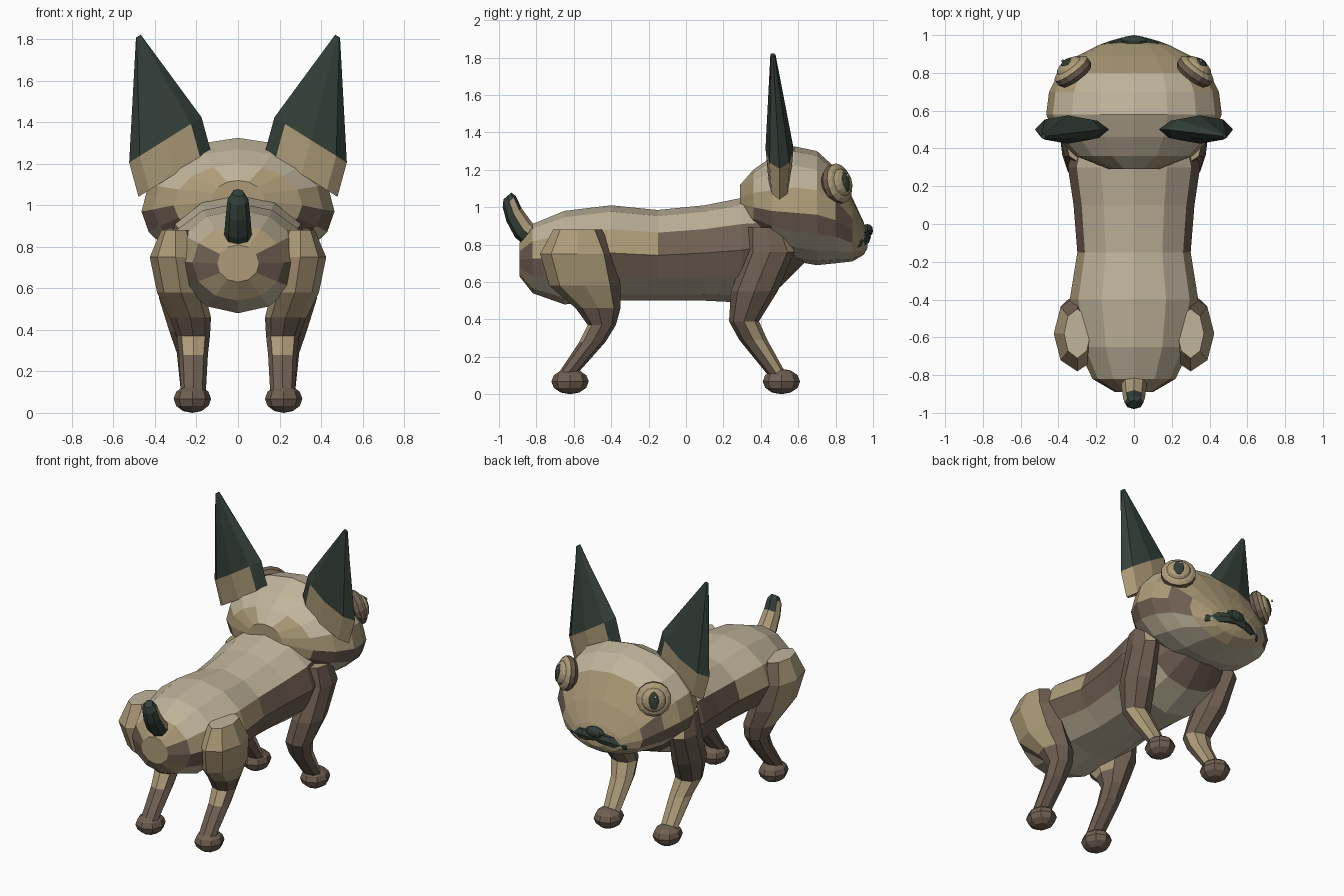
import bpy, bmesh, math
from mathutils import Vector

old = bpy.data.objects.get("Cube")
if old:
    bpy.data.objects.remove(old, do_unlink=True)


def material(name, r, g, b):
    m = bpy.data.materials.new(name)
    m.use_nodes = True
    m.diffuse_color = (r, g, b, 1)
    m.node_tree.nodes["Principled BSDF"].inputs["Base Color"].default_value = (r, g, b, 1)
    return m


MATS = [material("cream fur", .53, .46, .33), material("tan fur", .42, .33, .19),
        material("brown fur", .16, .115, .083), material("dark green fur", .034, .051, .041),
        material("eye glint", .75, .75, .7)]
CREAM, TAN, BROWN, DARK, GLINT = range(5)


def finish(name, bm, rule):
    """Write the mesh, colouring each face by rule(centre, normal)."""
    bmesh.ops.recalc_face_normals(bm, faces=bm.faces)
    for f in bm.faces:
        f.material_index = rule(f.calc_center_median(), f.normal)
    me = bpy.data.meshes.new(name)
    bm.to_mesh(me)
    bm.free()
    for m in MATS:
        me.materials.append(m)
    ob = bpy.data.objects.new(name, me)
    bpy.context.collection.objects.link(ob)
    return ob


def loft(name, rings, sides, rule):
    """Skin rings given as (centre, u axis, v axis); v may be (up, down)."""
    bm = bmesh.new()
    loops = []
    for c, u, v in rings:
        up, down = v if isinstance(v, tuple) else (v, v)
        loop = []
        for i in range(sides):
            a = math.tau * i / sides
            k = math.cos(a)
            loop.append(bm.verts.new(Vector(c) + u * math.sin(a) + (up if k > 0 else down) * k))
        loops.append(loop)
    for a, b in zip(loops, loops[1:]):
        for i in range(sides):
            j = (i + 1) % sides
            bm.faces.new((a[i], a[j], b[j], b[i]))
    bm.faces.new(loops[0])
    bm.faces.new(loops[-1])
    return finish(name, bm, rule)


def ball(name, centre, size, rule, segs=8, rows=6, turn=None):
    bm = bmesh.new()
    bmesh.ops.create_uvsphere(bm, u_segments=segs, v_segments=rows, radius=1)
    for v in bm.verts:
        p = Vector([a * b for a, b in zip(v.co, size)])
        v.co = Vector(centre) + (turn @ p if turn else p)
    return finish(name, bm, rule)


X, Y, Z = Vector((1, 0, 0)), Vector((0, 1, 0)), Vector((0, 0, 1))


# Body: y, half width, top, bottom
def body_rule(c, n):
    if c.y < -.8 and c.z < .88:
        return BROWN if abs(c.z - .72) < .09 and abs(c.x) > .1 else TAN
    if c.z > .86 or c.z < .62:
        return CREAM
    return TAN if c.z > .75 and c.y < -.14 else BROWN


BODY = [(-.89, .10, .81, .63), (-.82, .22, .91, .54), (-.65, .30, .98, .48), (-.40, .34, 1.01, .50),
        (-.15, .30, .985, .50), (.10, .32, 1.01, .50), (.30, .35, 1.05, .49),
        (.50, .30, 1.04, .57), (.63, .20, .98, .70)]
loft("body", [(Vector((0, y, (t + b) / 2)), X * w, Z * (t - b) / 2) for y, w, t, b in BODY],
     12, body_rule)


# Head: y, half width, top, widest height, bottom
def head_rule(c, n):
    if c.z < .86:
        return TAN if c.y > .9 else CREAM
    if c.z < .98 and .33 < c.y < .87:
        return BROWN
    return CREAM if n.z > .55 and c.y < .84 else TAN


HEAD = [(.29, .13, 1.12, 1.02, .93), (.36, .31, 1.20, 1.0, .84), (.46, .41, 1.27, .98, .77),
        (.58, .465, 1.325, .97, .71), (.70, .45, 1.30, .96, .69), (.80, .40, 1.21, .93, .70),
        (.89, .30, 1.05, .87, .71), (.95, .18, .92, .83, .745), (.97, .07, .86, .82, .78)]
loft("head", [(Vector((0, y, m)), X * w, (Z * (t - m), Z * (m - b))) for y, w, t, m, b in HEAD],
     16, head_rule)

# Tail, dark at the back and tip
TAIL = [(-.80, .82, .07), (-.87, .88, .065), (-.92, .96, .058), (-.945, 1.03, .05), (-.955, 1.06, .03)]
loft("tail", [(Vector((0, y, z)), X * r, Vector((0, .7, .6)) * r) for y, z, r in TAIL], 8,
     lambda c, n: DARK if n.y < -.25 or c.z > 1.02 else TAN)

# Nose
ball("nose", (0, .97, .875), (.07, .03, .035), lambda c, n: DARK)


# Legs: x, half width, y centre, half depth, z
def thigh_rule(c, n):
    if c.z < .4:
        return TAN if .2 < c.z and n.y < -.3 and abs(n.x) < .6 else BROWN
    if c.z < .5:
        return BROWN
    return BROWN if n.y > .55 else (TAN if c.z > .5 and abs(n.x) > .3 else CREAM)


def foreleg_rule(c, n):
    if .14 < c.z < .34 and n.y > .3:
        return TAN
    return TAN if c.z > .74 and n.z > .3 else BROWN


HIND = [(.30, .07, -.58, .13, .88), (.30, .125, -.58, .20, .75), (.275, .115, -.54, .19, .58),
        (.23, .10, -.47, .12, .46), (.215, .08, -.45, .075, .37), (.215, .07, -.50, .07, .28),
        (.215, .06, -.64, .05, .10)]
FORE = [(.30, .06, .43, .10, .89), (.31, .08, .45, .13, .76), (.28, .10, .365, .125, .55),
        (.24, .09, .31, .08, .39), (.22, .075, .36, .075, .29), (.215, .06, .49, .05, .10)]

for s, side in ((1, "left"), (-1, "right")):
    for part, path, rule, foot_y in (("hind", HIND, thigh_rule, -.62), ("front", FORE, foreleg_rule, .51)):
        loft(f"{side}_{part}_leg",
             [(Vector((s * x, y, z)), X * w, Y * d) for x, w, y, d, z in path], 8, rule)
        ball(f"{side}_{part}_foot", (s * .22, foot_y, .068), (.09, .10, .068), lambda c, n: BROWN)

    # Ear: flattened cone with a dark upper part
    across = Vector((s * .83, 0, -.52))
    EAR = [(.305, .50, 1.15, .21, .06), (.35, .50, 1.315, .21, .075), (.48, .465, 1.815, .014, .014)]
    loft(f"{side}_ear", [(Vector((s * x, y, z)), across * w, Y * d) for x, y, z, w, d in EAR], 8,
         lambda c, n: DARK if c.z > 1.3 else TAN)

    # Eye: stepped disc, upright pupil and glint
    out = Vector((s * .58, .78, .22)).normalized()
    turn = out.to_track_quat("Z", "Y").to_matrix()
    mid = Vector((s * .325, .81, 1.125))
    U, V = turn @ X, turn @ Y
    DISC = [(-.04, .09), (-.015, .108), (.015, .108), (.03, .09), (.035, .075), (.05, .065), (.06, .045)]
    loft(f"{side}_eye", [(mid + out * h, U * r, V * r) for h, r in DISC], 14,
         lambda c, n: BROWN if (c - mid).dot(out) < .02 else TAN)
    ball(f"{side}_pupil", mid + out * .056, (.034, .058, .014), lambda c, n: DARK, 10, 6, turn)
    ball(f"{side}_glint", mid + out * .07 + Z * .03 - X * .012, (.01, .01, .006),
         lambda c, n: GLINT, 6, 4, turn)

    # Dark muzzle patch, lofted from the nose outwards
    LIP = [(.0, .965, .835, .02), (.06, .955, .84, .042), (.13, .93, .83, .048),
           (.20, .91, .82, .04), (.245, .885, .825, .015)]
    loft(f"{side}_muzzle_patch",
         [(Vector((s * x, y, z)), Y * r * .8, Z * r) for x, y, z, r in LIP], 8, lambda c, n: DARK)
